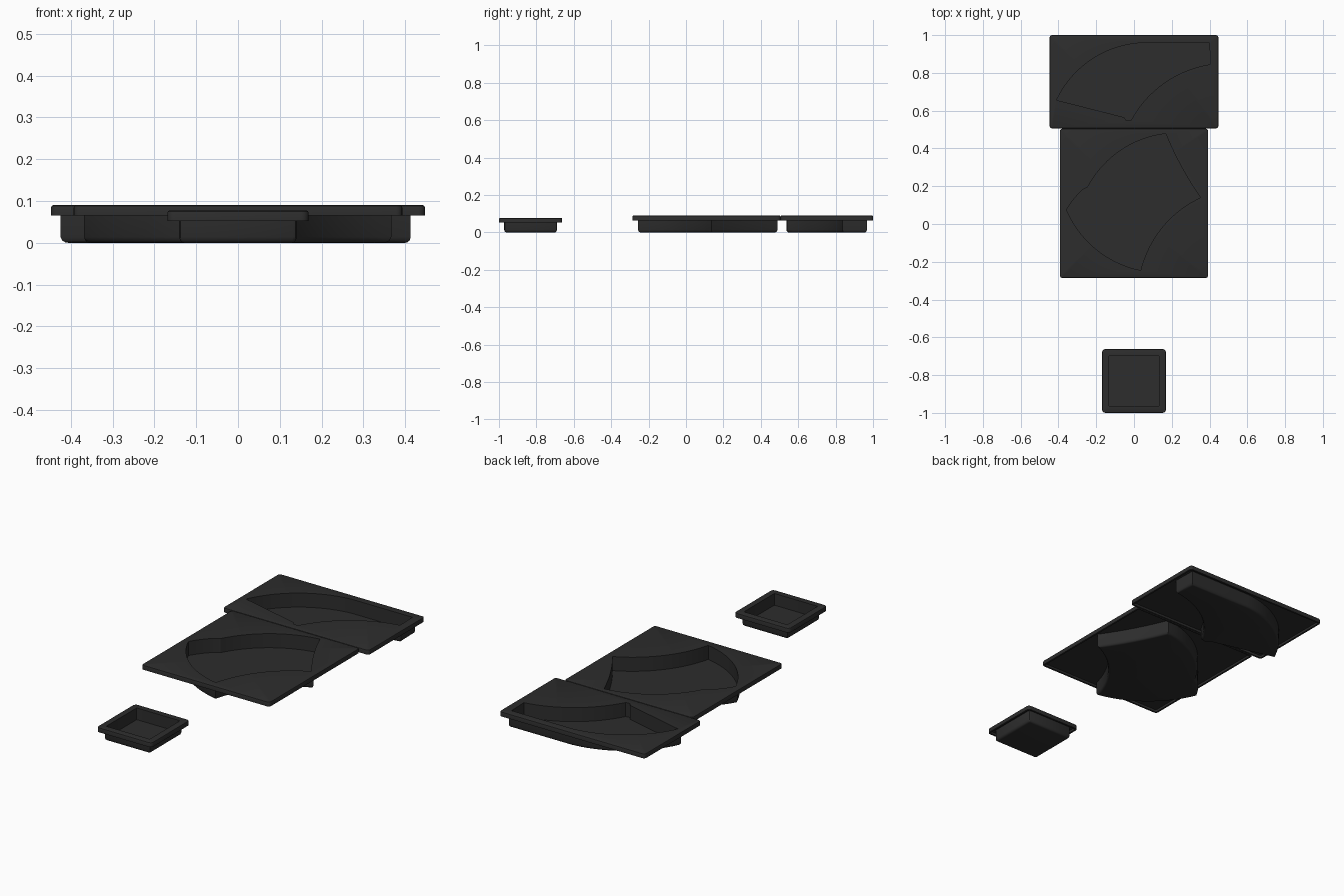
import bpy, bmesh, math
from mathutils import Vector

if "Cube" in bpy.data.objects:
    bpy.data.objects.remove(bpy.data.objects["Cube"])

plastic = bpy.data.materials.new("charcoal_plastic")
plastic.diffuse_color = (0.026, 0.026, 0.026, 1)
plastic.use_nodes = True
plastic.node_tree.nodes["Principled BSDF"].inputs["Base Color"].default_value = plastic.diffuse_color


def arc(a, m, b, n=18):
    """Points on the circle through a, m and b."""
    (ax, ay), (bx, by), (cx, cy) = a, m, b
    d = 2 * (ax * (by - cy) + bx * (cy - ay) + cx * (ay - by))
    A, B, C = ax * ax + ay * ay, bx * bx + by * by, cx * cx + cy * cy
    ux = (A * (by - cy) + B * (cy - ay) + C * (ay - by)) / d
    uy = (A * (cx - bx) + B * (ax - cx) + C * (bx - ax)) / d
    r = math.hypot(ax - ux, ay - uy)
    t0, t1, t2 = (math.atan2(p[1] - uy, p[0] - ux) for p in (a, m, b))
    sweep = (t2 - t0) % math.tau
    if (t1 - t0) % math.tau > sweep:
        sweep -= math.tau
    return [(ux + r * math.cos(t0 + sweep * i / n), uy + r * math.sin(t0 + sweep * i / n))
            for i in range(n + 1)]


def rounded_rect(x0, x1, y0, y1, r, n=4):
    pts = []
    for k, (cx, cy) in enumerate(((x1 - r, y1 - r), (x0 + r, y1 - r), (x0 + r, y0 + r), (x1 - r, y0 + r))):
        for i in range(n + 1):
            t = math.pi / 2 * (k + i / n)
            pts.append((cx + r * math.cos(t), cy + r * math.sin(t)))
    return pts


def offset(pts, d):
    """Mitred outward offset of a closed outline."""
    n = len(pts)
    area = sum(pts[i - 1][0] * pts[i][1] - pts[i][0] * pts[i - 1][1] for i in range(n))
    s = 1 if area > 0 else -1
    out = []
    for i in range(n):
        p, q, r = Vector(pts[i - 1]), Vector(pts[i]), Vector(pts[(i + 1) % n])
        e, f = (q - p).normalized(), (r - q).normalized()
        n1, n2 = Vector((e.y, -e.x)) * s, Vector((f.y, -f.x)) * s
        out.append(tuple(q + (n1 + n2) * (d / max(0.5, 1 + n1.dot(n2)))))
    return out


def tray(name, cavity, rect, top, wall=0.01):
    bm = bmesh.new()

    def ring(pts, z):
        vs = [bm.verts.new((x, y, z)) for x, y in pts]
        return vs, [bm.edges.new((vs[i - 1], vs[i])) for i in range(len(vs))]

    def bridge(rings):
        for (a, _), (b, _) in zip(rings, rings[1:]):
            for i in range(len(a)):
                bm.faces.new((a[i - 1], a[i], b[i], b[i - 1]))

    def fill(*rings):
        bmesh.ops.triangle_fill(bm, use_beauty=True, edges=[e for r in rings for e in r[1]])

    # recess walls, plate edge with turned-down lip, outer pan with rounded base
    inner = [ring(cavity, 0.012), ring(cavity, top)]
    plate = [ring(offset(rect, d), z) for d, z in
             ((-0.005, top), (-0.0015, top - 0.0015), (0, top - 0.005), (0, top - 0.025),
              (-0.01, top - 0.025), (-0.01, top - 0.012))]
    pan = [ring(offset(cavity, wall - d), z) for d, z in
           ((0, top - 0.012), (0, 0.014), (0.003, 0.005), (0.008, 0.001), (0.013, 0))]
    for rings in (inner, plate, pan):
        bridge(rings)
    fill(inner[0])
    fill(inner[1], plate[0])
    fill(plate[-1], pan[0])
    fill(pan[-1])
    bmesh.ops.recalc_face_normals(bm, faces=bm.faces[:])
    me = bpy.data.meshes.new(name)
    bm.to_mesh(me)
    bm.free()
    me.materials.append(plastic)
    ob = bpy.data.objects.new(name, me)
    bpy.context.collection.objects.link(ob)
    bpy.context.view_layer.objects.active = ob
    ob.select_set(True)
    bpy.ops.object.shade_smooth_by_angle(angle=math.radians(35))
    ob.select_set(False)


# back tray: curved wing recess with straight right end
wing = arc((-.41, .656), (-.19, .892), (.03, .958)) + [(.40, .958)]
wing += arc((.403, .845), (.14, .732), (-.015, .55)) + [(-.04, .547), (-.052, .565)]
tray("back_tray", wing, rounded_rect(-.447, .447, .506, 1, .015), .09)

# middle tray: four-sided fan recess with bowed sides
fan = arc((.168, .478), (-.07, .39), (-.245, .195)) + [(-.27, .183)]
fan += arc((-.27, .183), (-.318, .132), (-.357, .075), 5)[1:]
fan += arc((-.357, .075), (-.19, -.142), (.035, -.245))[1:]
fan += arc((.035, -.245), (.16, -.005), (.352, .14))[1:]
fan += arc((.352, .14), (.25, .305), (.168, .478))[1:-1]
tray("middle_tray", fan, rounded_rect(-.393, .393, -.286, .505, .015), .09)

# small square tray
tray("small_tray", rounded_rect(-.133, .133, -.964, -.698, .004, 2),
     rounded_rect(-.169, .169, -1, -.662, .018), .077, wall=0.008)
